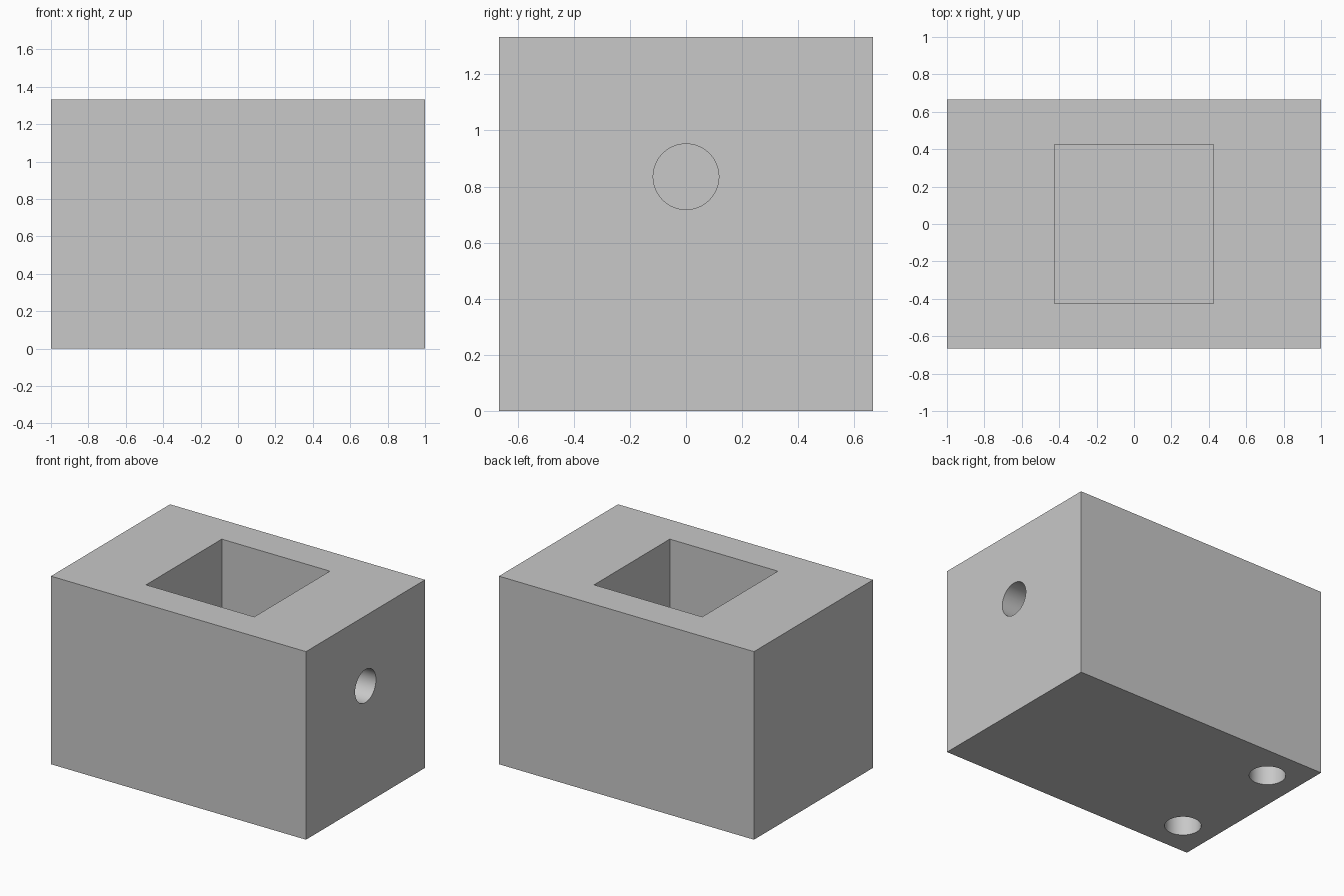
import bpy
import math

if "Cube" in bpy.data.objects:
    bpy.data.objects.remove(bpy.data.objects["Cube"], do_unlink=True)

HEIGHT, WIDTH = 1.333, 1.333
POCKET, FLOOR = 0.848, 0.333     # square pocket side, height of its floor
RADIUS = 0.117                   # all round holes

grey = bpy.data.materials.new("light grey")
grey.use_nodes = True
colour = (0.58, 0.58, 0.58, 1)
grey.diffuse_color = colour
grey.node_tree.nodes["Principled BSDF"].inputs["Base Color"].default_value = colour


def box(name, size, bottom):
    bpy.ops.mesh.primitive_cube_add(size=1, location=(0, 0, bottom + size[2] / 2))
    ob = bpy.context.object
    ob.name, ob.scale = name, size
    bpy.ops.object.transform_apply(location=True, rotation=True, scale=True)
    ob.data.materials.append(grey)
    return ob


def drill(name, centre, length, tilt=0):
    bpy.ops.mesh.primitive_cylinder_add(vertices=64, radius=RADIUS, depth=length,
                                        location=centre, rotation=(0, tilt, 0))
    ob = bpy.context.object
    ob.name = name
    bpy.ops.object.transform_apply(location=True, rotation=True, scale=True)
    ob.data.materials.append(grey)
    return ob


# Solid block
block = box("block", (2, WIDTH, HEIGHT), 0)

# Top pocket, side hole into the pocket, two blind holes in the underside
cutters = [box("pocket_cutter", (POCKET, POCKET, HEIGHT), FLOOR),
           drill("side_hole_cutter", (0.75, 0, 0.835), 0.8, math.pi / 2)]
for side in (-1, 1):
    cutters.append(drill("base_hole_cutter", (-0.76, side * 0.42, 0.25), 0.83))

for cutter in cutters:
    cutter.hide_render = True
    cut = block.modifiers.new(cutter.name, "BOOLEAN")
    cut.operation, cut.solver, cut.object = "DIFFERENCE", "EXACT", cutter

# Apply the cuts and shade the round walls smoothly
bpy.ops.object.select_all(action="DESELECT")
block.select_set(True)
bpy.context.view_layer.objects.active = block
for cutter in cutters:
    bpy.ops.object.modifier_apply(modifier=cutter.name)
    bpy.data.objects.remove(cutter, do_unlink=True)
bpy.ops.object.shade_smooth_by_angle(angle=math.radians(30))
